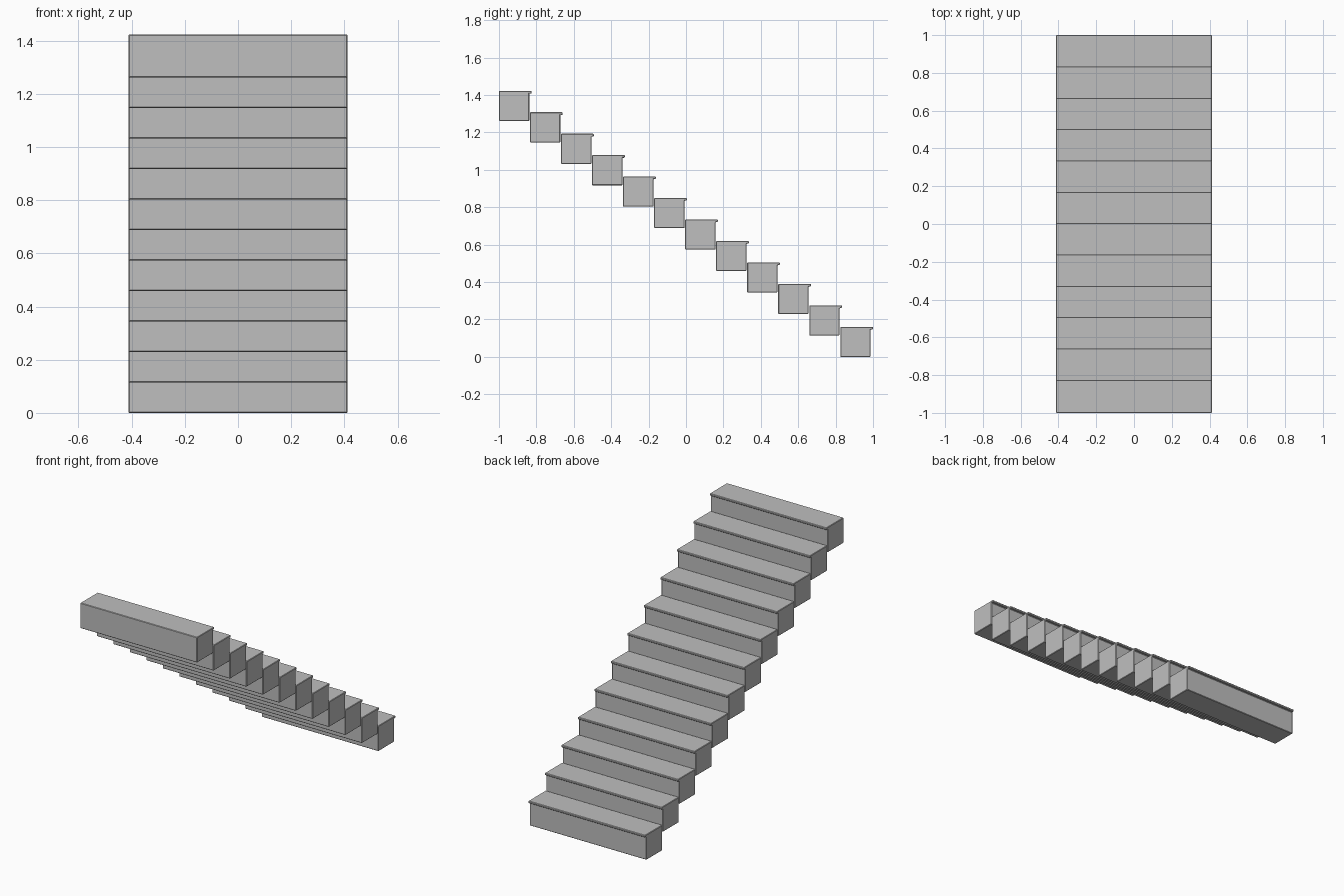
import bpy, bmesh

cube = bpy.data.objects.get("Cube")
if cube:
    bpy.data.objects.remove(cube, do_unlink=True)

COUNT = 12
HALF_WIDTH = 0.412
DEPTH, LIP, LIP_THICK, HEIGHT = 0.162, 0.013, 0.014, 0.161
RUN = (2 - DEPTH - LIP) / (COUNT - 1)
RISE = 0.1147

# Plain stone
stone = bpy.data.materials.new("grey_stone")
stone.use_nodes = True
colour = (0.52, 0.52, 0.52, 1)
stone.diffuse_color = colour
stone.node_tree.nodes["Principled BSDF"].inputs["Base Color"].default_value = colour

# Step block: side profile with an overhanging tread lip, extruded across the width
profile = [(0, 0), (DEPTH, 0), (DEPTH, HEIGHT - LIP_THICK),
           (DEPTH + LIP, HEIGHT - LIP_THICK), (DEPTH + LIP, HEIGHT), (0, HEIGHT)]
bm = bmesh.new()
face = bm.faces.new([bm.verts.new((-HALF_WIDTH, y, z)) for y, z in profile])
extruded = bmesh.ops.extrude_face_region(bm, geom=[face])["geom"]
bmesh.ops.translate(bm, vec=(2 * HALF_WIDTH, 0, 0),
                    verts=[v for v in extruded if isinstance(v, bmesh.types.BMVert)])
bmesh.ops.recalc_face_normals(bm, faces=bm.faces)
mesh = bpy.data.meshes.new("step")
bm.to_mesh(mesh)
bm.free()
mesh.materials.append(stone)

# Flight of steps, climbing towards the front
for i in range(COUNT):
    step = bpy.data.objects.new(f"step_{i + 1}", mesh)
    step.location = (0, 1 - DEPTH - LIP - i * RUN, i * RISE)
    bpy.context.collection.objects.link(step)
    # Slightly worn edges
    worn = step.modifiers.new("worn_edges", 'BEVEL')
    worn.width = 0.003
    worn.segments = 1
